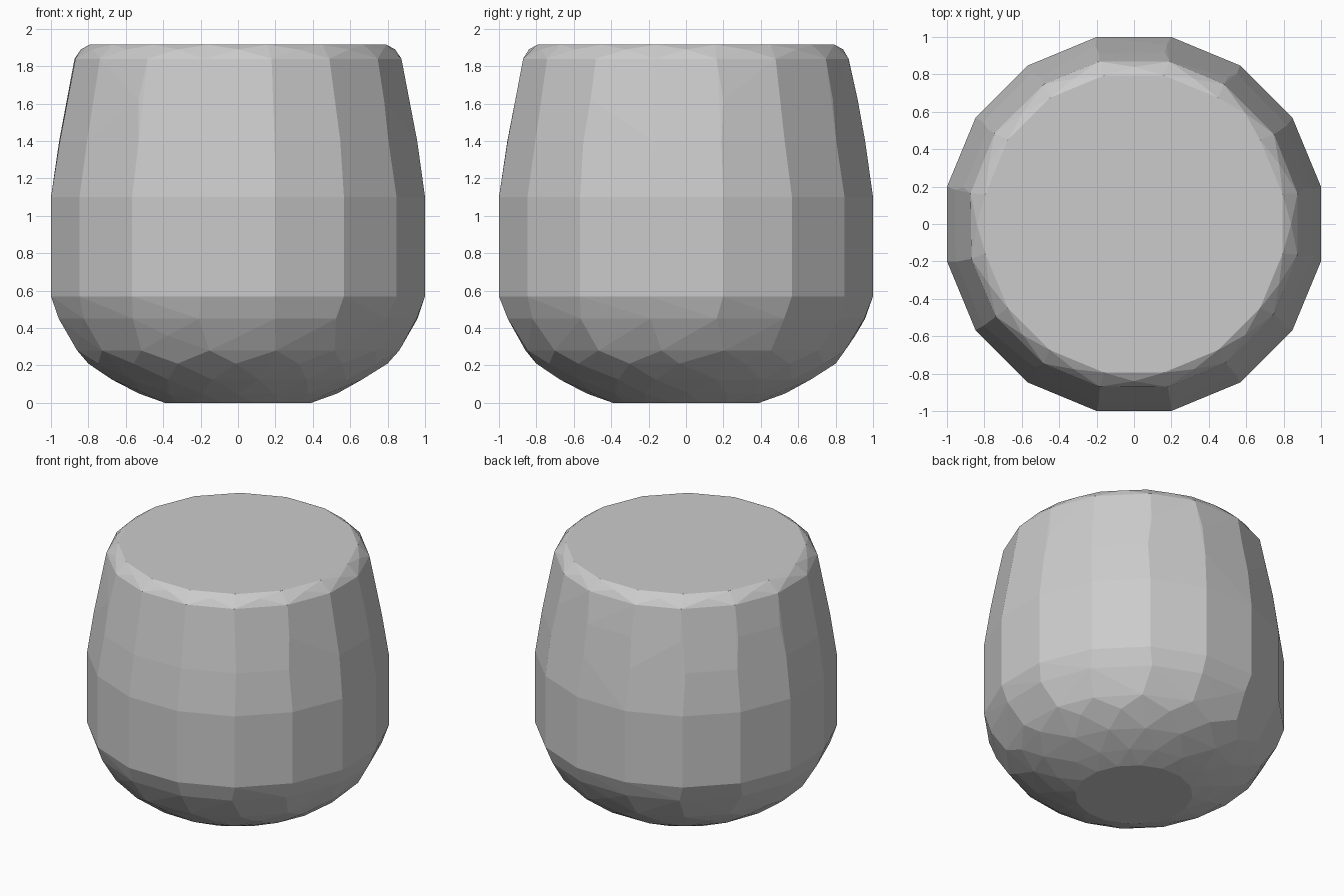
import bpy, bmesh, math, random

if "Cube" in bpy.data.objects:
    bpy.data.objects.remove(bpy.data.objects["Cube"])

random.seed(4)
SIDES = 16
STEP = 2 * math.pi / SIDES

# Profile rings: half-width, height, edge faces the axes (True) or corner does, angle jitter
RINGS = [
    (0.39, 0.00, True, 0.0),
    (0.53, 0.05, False, 0.05),
    (0.67, 0.125, True, 0.05),
    (0.80, 0.21, False, 0.05),
    (0.855, 0.28, True, 0.05),
    (0.905, 0.36, False, 0.05),
    (0.955, 0.45, True, 0.03),
    (1.00, 0.57, True, 0.0),
    (1.00, 1.10, True, 0.0),
    (0.955, 1.40, True, 0.02),
    (0.915, 1.62, True, 0.02),
    (0.872, 1.84, True, 0.02),
    (0.84, 1.89, False, 0.0),
    (0.795, 1.915, True, 0.0),
]

# Faceted body: the convex skin around all the rings
bm = bmesh.new()
for width, z, edge_on, jitter in RINGS:
    radius = width / math.cos(STEP / 2) if edge_on else width
    for i in range(SIDES):
        a = (i + (0.5 if edge_on else 0.0)) * STEP + random.uniform(-jitter, jitter)
        bm.verts.new((radius * math.cos(a), radius * math.sin(a), z))

hull = bmesh.ops.convex_hull(bm, input=bm.verts[:])
inner = {g for g in hull["geom_interior"] + hull["geom_unused"]
         if isinstance(g, bmesh.types.BMVert)}
bmesh.ops.delete(bm, geom=list(inner), context="VERTS")

# Merge flat triangles into clean facets, top and base discs included
bmesh.ops.dissolve_limit(bm, angle_limit=math.radians(1.5),
                         verts=bm.verts[:], edges=bm.edges[:])
bmesh.ops.recalc_face_normals(bm, faces=bm.faces[:])

mesh = bpy.data.meshes.new("tumbler_body")
bm.to_mesh(mesh)
bm.free()
body = bpy.data.objects.new("tumbler_body", mesh)
bpy.context.collection.objects.link(body)
